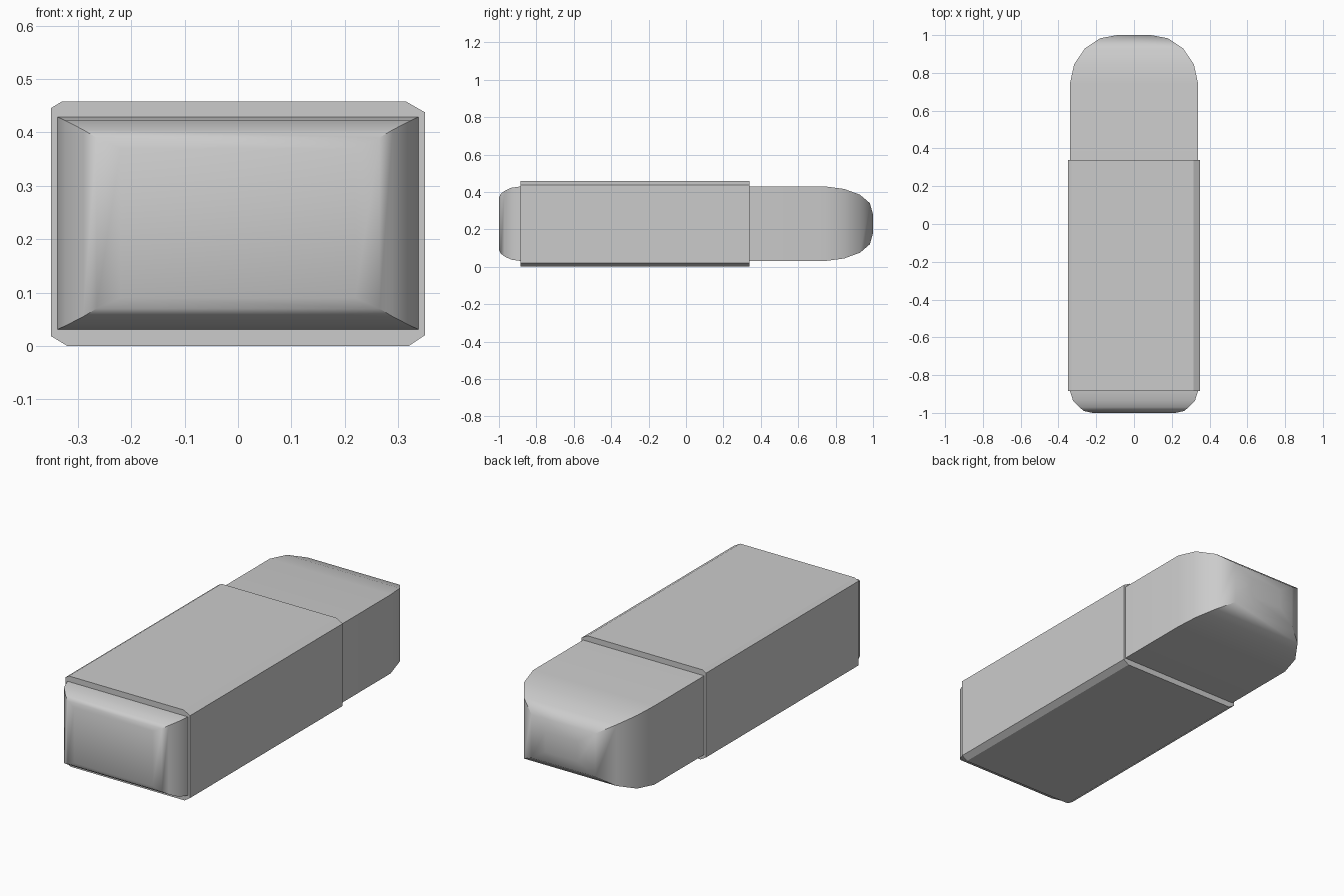
import bpy
import bmesh
import math

if "Cube" in bpy.data.objects:
    bpy.data.objects.remove(bpy.data.objects["Cube"])

MID_Z = 0.23


def loft(name, rings, closed=False):
    """Skin equal-sized rings of points; cap the ends or close into a loop."""
    bm = bmesh.new()
    loops = [[bm.verts.new(p) for p in ring] for ring in rings]
    pairs = list(zip(loops, loops[1:]))
    if closed:
        pairs.append((loops[-1], loops[0]))
    else:
        bm.faces.new(loops[0])
        bm.faces.new(loops[-1])
    n = len(loops[0])
    for a, b in pairs:
        for i in range(n):
            j = (i + 1) % n
            bm.faces.new((a[i], a[j], b[j], b[i]))
    bmesh.ops.recalc_face_normals(bm, faces=bm.faces)
    mesh = bpy.data.meshes.new(name)
    bm.to_mesh(mesh)
    bm.free()
    obj = bpy.data.objects.new(name, mesh)
    bpy.context.collection.objects.link(obj)
    return obj


def rectangle(y, hx, hz):
    return [(sx * hx, y, MID_Z + sz * hz)
            for sx, sz in ((-1, -1), (1, -1), (1, 1), (-1, 1))]


# Rubber block: y, half width, half height; both ends rounded
sections = [
    (-1.0, 0.22, 0.14), (-0.99, 0.265, 0.16), (-0.97, 0.29, 0.175),
    (-0.935, 0.323, 0.192), (-0.88, 0.34, 0.20),
    (0.74, 0.34, 0.20), (0.845, 0.317, 0.186), (0.93, 0.26, 0.155),
    (0.983, 0.18, 0.11), (1.0, 0.09, 0.05),
]
rubber = loft("eraser_block", [rectangle(*s) for s in sections])
bpy.context.view_layer.objects.active = rubber
rubber.select_set(True)
bpy.ops.object.shade_smooth_by_angle(angle=math.radians(40))

# Card sleeve: chamfered tube wrapped around the block
outer = [(-0.32, 0.0), (0.32, 0.0), (0.35, 0.02), (0.35, 0.438),
         (0.315, 0.458), (-0.33, 0.458), (-0.35, 0.446), (-0.35, 0.018)]
inner = [(max(-0.338, min(0.338, x)), max(0.032, min(0.428, z)))
         for x, z in outer]
FRONT, BACK = -0.885, 0.34
tube = [(outer, FRONT), (outer, BACK), (inner, BACK), (inner, FRONT)]
loft("sleeve", [[(x, y, z) for x, z in prof] for prof, y in tube], closed=True)
